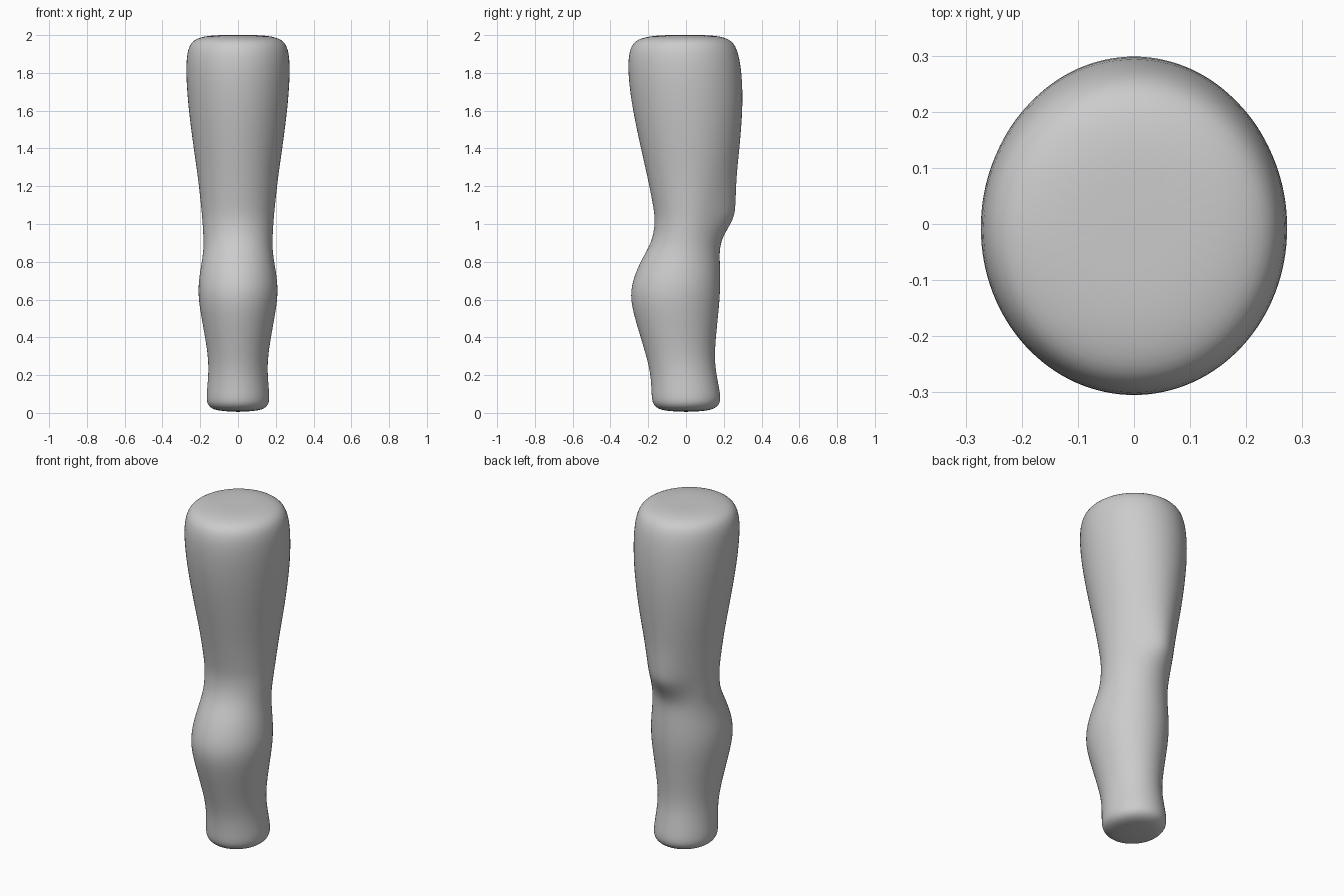
import bpy
import bmesh
from math import sin, cos, pi

default_cube = bpy.data.objects.get("Cube")
if default_cube:
    bpy.data.objects.remove(default_cube, do_unlink=True)

SIDES = 32

# Leg profile: height, half width, front depth, back depth, kneecap bulge
PROFILE = [
    (.01, .09, .1, .1, 0),
    (.02, .14, .15, .15, 0),
    (.05, .167, .18, .184, 0),
    (.1, .167, .183, .183, 0),
    (.2, .157, .187, .162, 0),
    (.3, .158, .21, .15, 0),
    (.45, .184, .257, .164, 0),
    (.6, .212, .299, .18, 0),
    (.7, .21, .285, .183, 0),
    (.8, .192, .243, .18, 0),
    (.88, .182, .195, .178, 0),
    (.95, .185, .171, .18, .025),
    (1.03, .19, .165, .19, .068),
    (1.1, .197, .175, .205, .06),
    (1.25, .213, .205, .24, .028),
    (1.4, .236, .24, .275, .01),
    (1.65, .269, .294, .306, 0),
    (1.85, .279, .313, .293, 0),
    (1.95, .263, .294, .265, 0),
    (1.985, .22, .245, .22, 0),
    (2, .14, .15, .14, 0),
]


def add_ring(bm, z, width, front, back, bulge):
    """One oval cross-section, with a raised strip along the back centre."""
    centre, depth = (back - front) / 2, (back + front) / 2
    ring = []
    for i in range(SIDES):
        angle = 2 * pi * i / SIDES
        y = centre + depth * sin(angle) + bulge * max(0, sin(angle)) ** 4
        ring.append(bm.verts.new((width * cos(angle), y, z)))
    return ring


def add_cap(bm, ring, z):
    """Close a ring with a fan of triangles around its middle."""
    middle = bm.verts.new((0, 0, z))
    for i in range(SIDES):
        bm.faces.new((ring[i], ring[(i + 1) % SIDES], middle))


def make_material(name, colour):
    material = bpy.data.materials.new(name)
    material.use_nodes = True
    material.diffuse_color = colour
    shader = material.node_tree.nodes["Principled BSDF"]
    shader.inputs["Base Color"].default_value = colour
    return material


# Loft the leg from the ankle up to the thigh
bm = bmesh.new()
rings = [add_ring(bm, *section) for section in PROFILE]
for lower, upper in zip(rings, rings[1:]):
    for i in range(SIDES):
        j = (i + 1) % SIDES
        bm.faces.new((lower[i], lower[j], upper[j], upper[i]))

# Slightly domed ends
add_cap(bm, rings[0], .005)
add_cap(bm, rings[-1], 2)
bmesh.ops.recalc_face_normals(bm, faces=bm.faces)
for face in bm.faces:
    face.smooth = True

mesh = bpy.data.meshes.new("leg")
bm.to_mesh(mesh)
bm.free()
mesh.materials.append(make_material("plain grey", (.6, .6, .6, 1)))

leg = bpy.data.objects.new("leg", mesh)
bpy.context.collection.objects.link(leg)

# Smooth the flow between the cross-sections
smoothing = leg.modifiers.new("smoothing", "SUBSURF")
smoothing.levels = 2
smoothing.render_levels = 2
